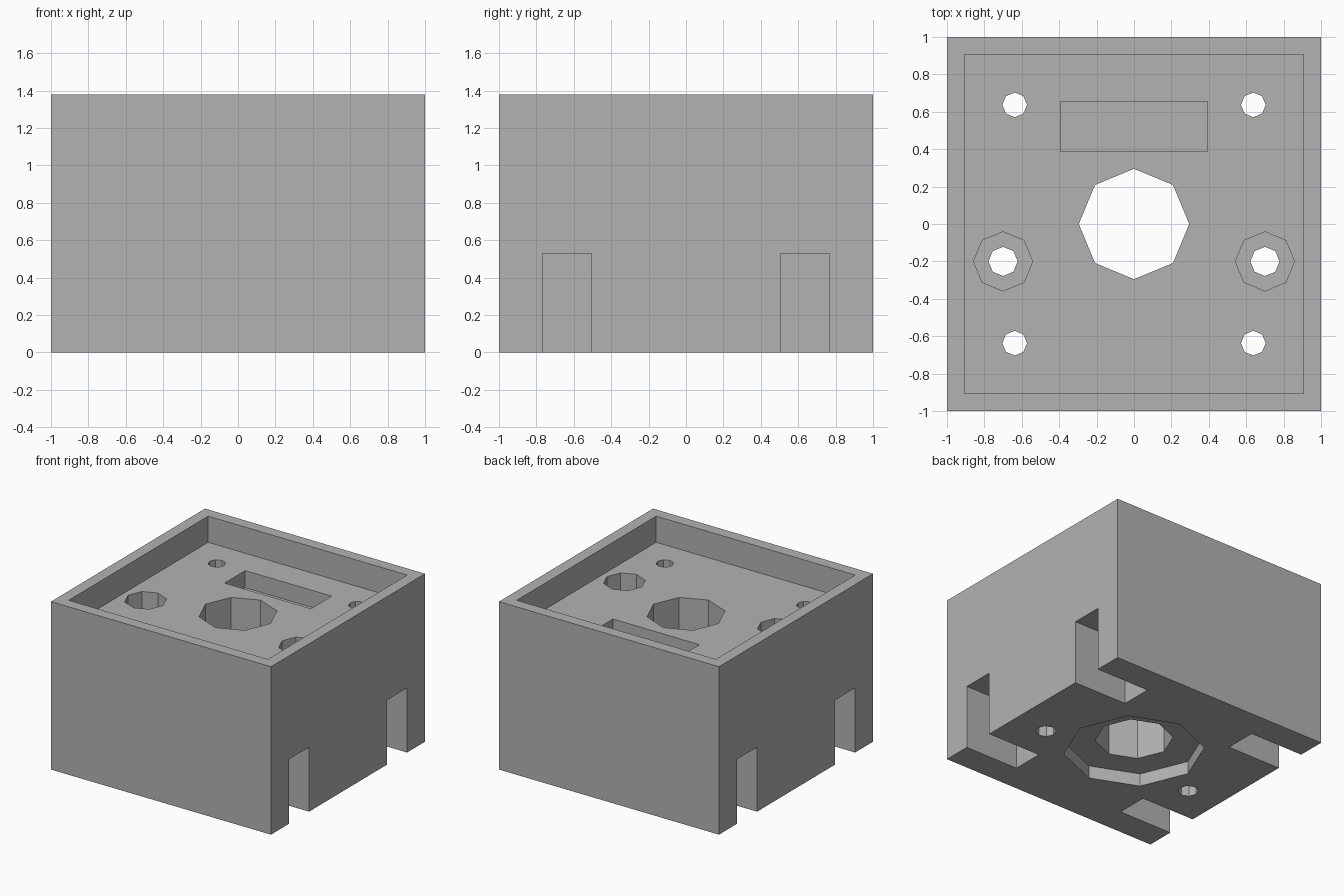
import bpy
import bmesh
from math import pi
from mathutils import Matrix, Vector

old = bpy.data.objects.get("Cube")
if old:
    bpy.data.objects.remove(old)

HEIGHT = 1.38
FLOOR = 1.165      # level of the sunken top plate
OVER = 0.1         # how far cutters poke out of the block

grey = bpy.data.materials.new("plain_grey")
grey.use_nodes = True
colour = (0.45, 0.45, 0.45, 1)
grey.diffuse_color = colour
grey.node_tree.nodes["Principled BSDF"].inputs["Base Color"].default_value = colour


def finish(name, bm):
    mesh = bpy.data.meshes.new(name)
    bm.to_mesh(mesh)
    bm.free()
    mesh.materials.append(grey)
    obj = bpy.data.objects.new(name, mesh)
    bpy.context.collection.objects.link(obj)
    return obj


def box(name, low, high):
    low, high = Vector(low), Vector(high)
    bm = bmesh.new()
    place = Matrix.Translation((low + high) / 2) @ Matrix.Diagonal((high - low).to_4d())
    bmesh.ops.create_cube(bm, size=1, matrix=place)
    return finish(name, bm)


def octagon(name, x, y, radius, bottom, top):
    bm = bmesh.new()
    place = Matrix.Translation((x, y, (bottom + top) / 2)) @ Matrix.Rotation(pi / 2, 4, "Z")
    bmesh.ops.create_cone(bm, cap_ends=True, segments=8, radius1=radius,
                          radius2=radius, depth=top - bottom, matrix=place)
    return finish(name, bm)


# Solid housing block
housing = box("housing", (-1, -1, 0), (1, 1, HEIGHT))

# Sunken top, blind pocket, and stepped centre bore
cutters = [
    box("top_recess_cutter", (-0.905, -0.905, FLOOR), (0.905, 0.905, HEIGHT + OVER)),
    box("pocket_cutter", (-0.393, 0.387, FLOOR - 0.14), (0.393, 0.655, FLOOR + OVER)),
    octagon("centre_bore_cutter", 0, 0, 0.295, -OVER, HEIGHT),
    octagon("bottom_recess_cutter", 0, 0, 0.53, -OVER, 0.105),
]

for side in (-1, 1):
    # Counterbored side holes
    cutters.append(octagon("side_hole_cutter", side * 0.7, -0.2, 0.078, -OVER, HEIGHT))
    cutters.append(octagon("counterbore_cutter", side * 0.7, -0.2, 0.158, 0.66, HEIGHT))
    # Corner screw holes opening into side notches
    for end in (-1, 1):
        cutters.append(octagon("corner_hole_cutter", side * 0.638, end * 0.637,
                               0.066, 0.3, HEIGHT))
        xs = sorted((side * 0.513, side * (1 + OVER)))
        ys = sorted((end * 0.505, end * 0.767))
        cutters.append(box("notch_cutter", (xs[0], ys[0], -OVER), (xs[1], ys[1], 0.53)))

# Cut every opening, then drop the cutters
for cutter in cutters:
    cut = housing.modifiers.new(cutter.name, "BOOLEAN")
    cut.operation = "DIFFERENCE"
    cut.solver = "EXACT"
    cut.object = cutter
bpy.context.view_layer.update()
evaluated = housing.evaluated_get(bpy.context.evaluated_depsgraph_get())
result = bpy.data.meshes.new_from_object(evaluated)
housing.modifiers.clear()
housing.data = result
result.name = "housing"
for cutter in cutters:
    bpy.data.objects.remove(cutter)
